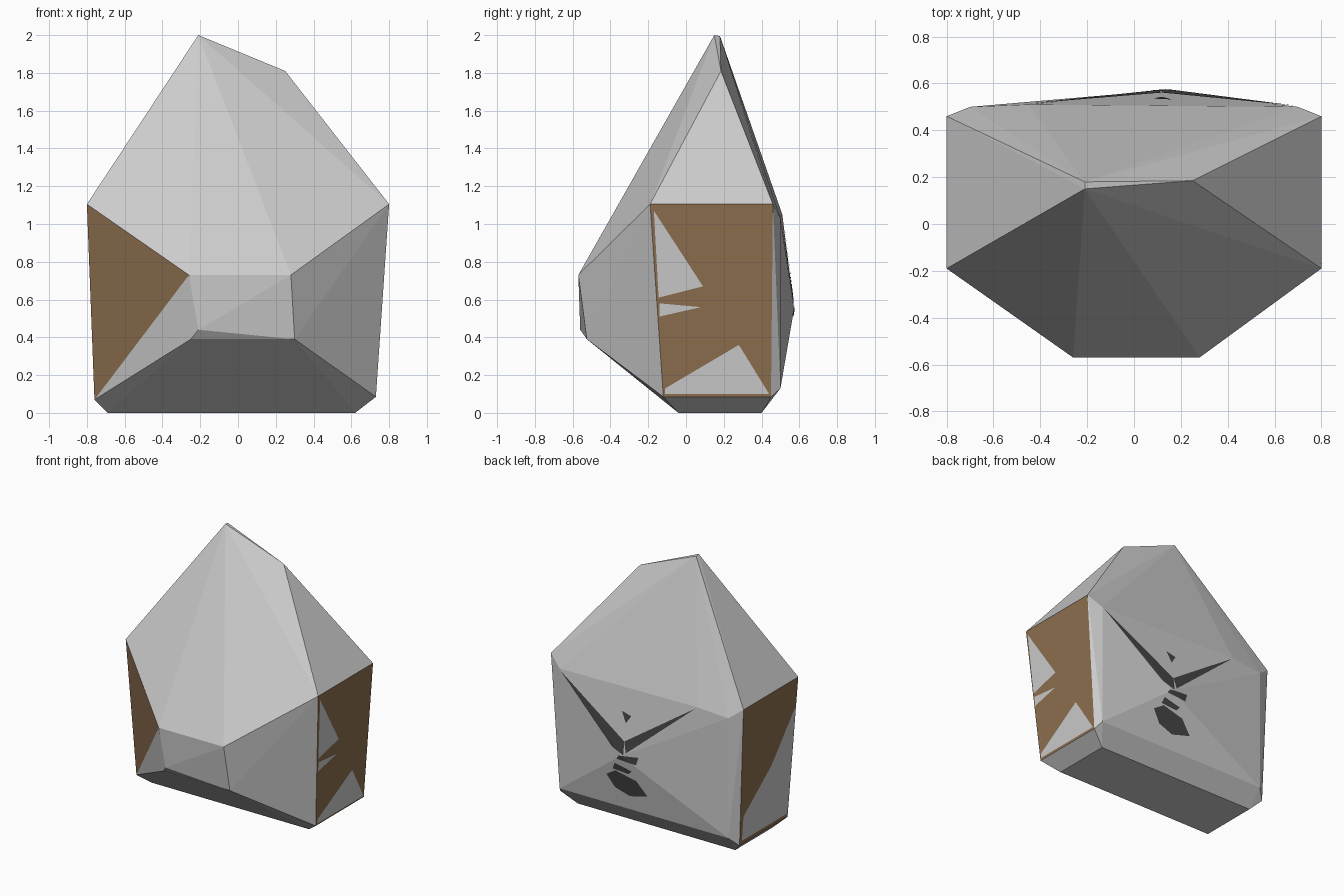
import bpy, bmesh
from mathutils import Vector
from mathutils.bvhtree import BVHTree

if "Cube" in bpy.data.objects:
    bpy.data.objects.remove(bpy.data.objects["Cube"])


def material(name, color):
    m = bpy.data.materials.new(name)
    m.diffuse_color = color
    m.use_nodes = True
    m.node_tree.nodes["Principled BSDF"].inputs["Base Color"].default_value = m.diffuse_color
    return m


brown = material("brown_stone", (0.27, 0.16, 0.08, 1))
dark = material("dark_crack", (0.06, 0.06, 0.06, 1))


def finish(name, bm, *mats):
    me = bpy.data.meshes.new(name)
    bm.to_mesh(me)
    for m in mats:
        me.materials.append(m)
    ob = bpy.data.objects.new(name, me)
    bpy.context.collection.objects.link(ob)
    return ob


# Faceted boulder: hull around its corner points
pts = [(-.21, .15, 2), (-.21, .18, 1.995), (.25, .185, 1.81),
       (-.26, -.57, .73), (.28, -.57, .73),
       (-.25, -.525, .39), (.30, -.525, .39), (-.21, -.56, .44),
       (-.45, .51, 1.05), (.14, .572, .55)]
for s in (-1, 1):
    pts += [(s * .8, -.19, 1.105), (s * .8, .46, 1.105),
            (s * .7, .5, 1.03), (s * .7, .5, .13)]
for x, z, xb in ((-.76, .07, -.69), (.73, .085, .62)):
    pts += [(x, -.12, z), (x, .45, z), (xb, -.04, 0), (xb, .4, 0)]

bm = bmesh.new()
for p in pts:
    bm.verts.new(p)
res = bmesh.ops.convex_hull(bm, input=bm.verts[:])
loose = [v for v in bm.verts if not v.link_faces]
bmesh.ops.delete(bm, geom=loose, context='VERTS')
bmesh.ops.recalc_face_normals(bm, faces=bm.faces[:])
for f in bm.faces:
    c = f.calc_center_median()
    side = abs(f.normal.x) > .9 and abs(c.x) > .7 and c.z > .2
    front_left = f.normal.x < -.4 and c.x < -.55 and c.y < 0 and c.z > .45
    f.material_index = 1 if side or front_left else 0
tree = BVHTree.FromBMesh(bm)
finish("boulder", bm, None, brown)
bm.free()


# Surface patches: flat outlines projected on to the boulder
def patches(name, outlines, origin, direction, axes, mat=None, cuts=0):
    bm = bmesh.new()
    for outline in outlines:
        vs = []
        for a, z in outline:
            co = Vector(origin)
            co[axes] = a
            co.z = z
            vs.append(bm.verts.new(co))
        bm.faces.new(vs)
    bmesh.ops.triangulate(bm, faces=bm.faces[:])
    if cuts:
        bmesh.ops.subdivide_edges(bm, edges=bm.edges[:], cuts=cuts, use_grid_fill=True)
    d = Vector(direction)
    for v in bm.verts:
        hit = tree.ray_cast(v.co, d)[0]
        if hit:
            v.co = hit - d * .004
    for f in bm.faces:
        f.normal_update()
        if f.normal.dot(d) > 0:
            f.normal_flip()
    finish(name, bm, *([mat] if mat else []))
    bm.free()


patches("right_grey_patches", [
    [(-.17, 1.07), (.09, .67), (-.145, .61)],
    [(-.14, .58), (.08, .56), (-.14, .51)],
    [(-.11, .13), (.28, .36), (.44, .1), (-.11, .1)],
], (2, 0, 0), (-1, 0, 0), 1)

patches("left_grey_patch", [
    [(-.17, .9), (.1, .55), (.42, .28), (.43, .1), (-.11, .1)],
], (-2, 0, 0), (1, 0, 0), 1)

patches("back_cracks", [
    [(.69, 1.02), (.22, .6), (.12, .56)],
    [(.69, 1.02), (.12, .66), (.12, .56)],
    [(-.44, 1.04), (.12, .66), (.1, .58)],
    [(.16, .55), (.0, .57), (.02, .51), (.18, .52)],
    [(.16, .87), (.08, .85), (.12, .79)],
    [(.2, .48), (.06, .45), (.09, .42), (.22, .43)],
    [(.28, .37), (.2, .42), (.03, .38), (-.05, .28), (.1, .24), (.22, .28)],
], (0, 2, 0), (0, -1, 0), 0, dark, 5)
